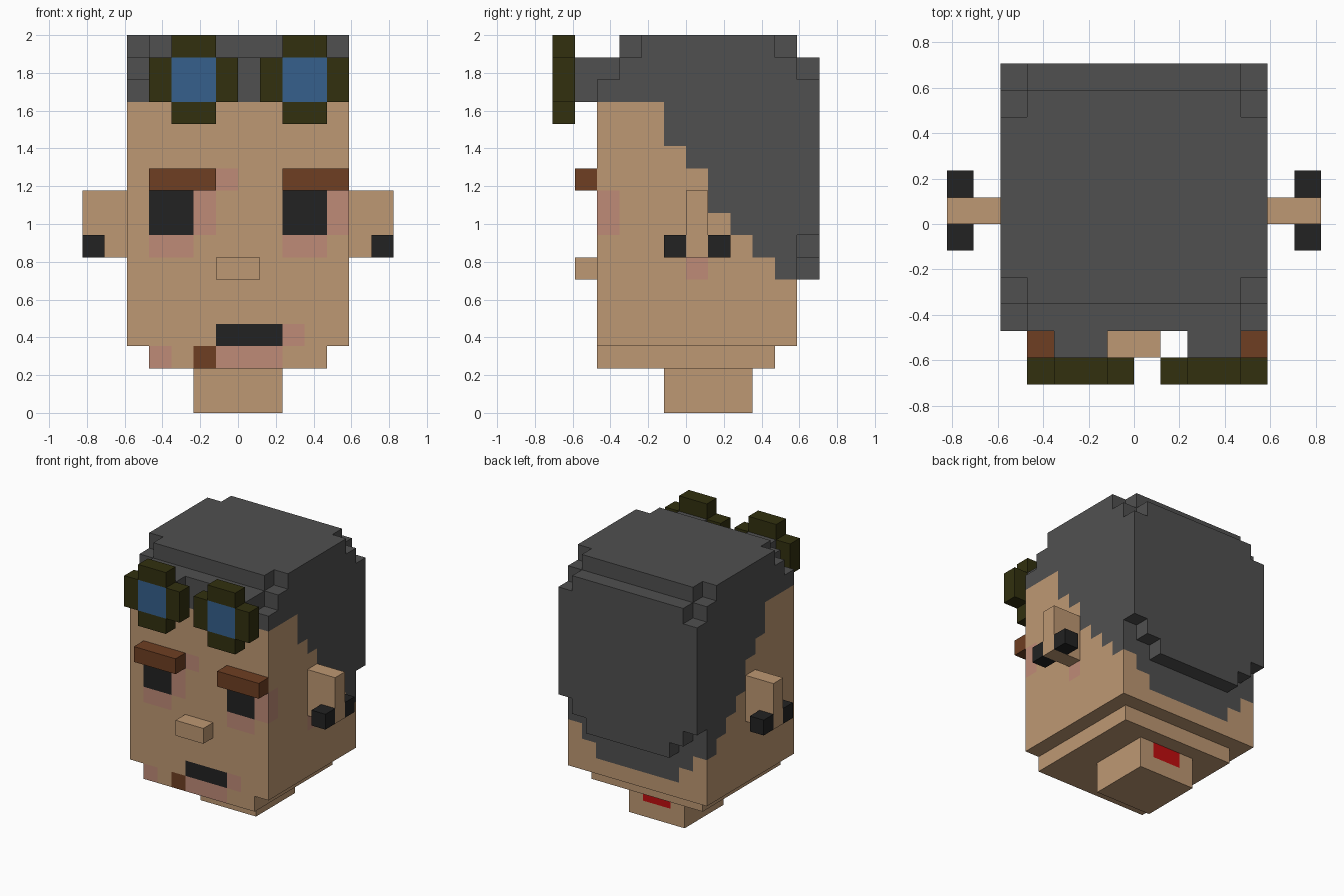
import bpy, bmesh
from mathutils import Vector

cube = bpy.data.objects.get("Cube")
if cube:
    bpy.data.objects.remove(cube, do_unlink=True)

U = 2 / 17  # size of one block


def srgb(r, g, b):
    lin = [(c / 255 / 12.92) if c < 11 else ((c / 255 + 0.055) / 1.055) ** 2.4 for c in (r, g, b)]
    return (*lin, 1)


COLOURS = {
    "skin": srgb(190, 152, 115),
    "hair_grey": srgb(80, 80, 80),
    "black": srgb(34, 34, 34),
    "brown": srgb(110, 62, 34),
    "blush_pink": srgb(191, 139, 119),
    "olive": srgb(50, 48, 15),
    "glass_blue": srgb(54, 96, 140),
    "red": srgb(192, 13, 15),
}
MATS = {}
for name, colour in COLOURS.items():
    m = bpy.data.materials.new(name)
    m.use_nodes = True
    m.diffuse_color = colour
    m.node_tree.nodes["Principled BSDF"].inputs["Base Color"].default_value = colour
    MATS[name] = m


def finish(name, bm, colour, paint=None):
    """Turn a bmesh in block units into an object; paint(centre, normal) names a face colour."""
    bmesh.ops.recalc_face_normals(bm, faces=bm.faces)
    names = [colour]
    for f in bm.faces:
        c = paint(f.calc_center_median(), f.normal) if paint else colour
        c = c or colour
        if c not in names:
            names.append(c)
        f.material_index = names.index(c)
    bmesh.ops.scale(bm, vec=(U, U, U), verts=bm.verts)
    me = bpy.data.meshes.new(name)
    bm.to_mesh(me)
    bm.free()
    for c in names:
        me.materials.append(MATS[c])
    ob = bpy.data.objects.new(name, me)
    bpy.context.collection.objects.link(ob)
    return ob


def box(name, x, y, z, colour, paint=None):
    """Box from ranges; a painted box is first cut into unit squares."""
    bm = bmesh.new()
    bmesh.ops.create_cube(bm, size=1)
    ranges = [sorted(r) for r in (x, y, z)]
    for v in bm.verts:
        v.co = Vector([r[0] if c < 0 else r[1] for c, r in zip(v.co, ranges)])
    if paint:
        for axis, (lo, hi) in enumerate(ranges):
            n = Vector([float(i == axis) for i in range(3)])
            for k in range(lo + 1, hi):
                bmesh.ops.bisect_plane(bm, geom=bm.verts[:] + bm.edges[:] + bm.faces[:],
                                       plane_co=n * k, plane_no=n)
    return finish(name, bm, colour, paint)


def prism(name, half, lo, hi, colour, upright=False):
    """Extrude a left-right symmetric outline given by its +x half."""
    outline = half + [(-a, b) for a, b in reversed(half)]
    bm = bmesh.new()
    face = bm.faces.new([bm.verts.new((a, lo, b) if upright else (a, b, lo)) for a, b in outline])
    ext = bmesh.ops.extrude_face_region(bm, geom=[face])
    step = (0, hi - lo, 0) if upright else (0, 0, hi - lo)
    bmesh.ops.translate(bm, vec=step, verts=[g for g in ext["geom"] if isinstance(g, bmesh.types.BMVert)])
    return finish(name, bm, colour)


# Face paint: colour, x range, z range
FACE = [
    ("black", -4, -2, 8, 10), ("black", 2, 4, 8, 10), ("black", -1, 2, 3, 4),
    ("blush_pink", -2, -1, 8, 10), ("blush_pink", -1, 0, 10, 11),
    ("blush_pink", -4, -2, 7, 8), ("blush_pink", 2, 4, 7, 8),
    ("blush_pink", 4, 5, 8, 10), ("blush_pink", 2, 3, 3, 4),
    ("blush_pink", -4, -3, 2, 3), ("brown", -2, -1, 2, 3), ("blush_pink", -1, 2, 2, 3),
]
# Hairline height for each block column from front to back
SIDE_HAIRLINE = [14, 14, 14, 12, 11, 9, 8, 7, 6]


def paint_head(c, n):
    if n.y < -0.5:
        for colour, x0, x1, z0, z1 in FACE:
            if x0 < c.x < x1 and z0 < c.z < z1:
                return colour
    elif n.y > 0.5:
        if c.z > 4 + max(0, int(abs(c.x)) - 2):
            return "hair_grey"
    elif abs(n.x) > 0.5:
        if c.z > SIDE_HAIRLINE[int(c.y + 4)]:
            return "hair_grey"
        cheek = c.y < -3 and 8 < c.z < 10
        lobe = 0 < c.y < 1 and 6 < c.z < 7
        if n.x > 0 and (cheek or lobe):
            return "blush_pink"


def paint_neck(c, n):
    if n.y > 0.5 and c.z > 1 and abs(c.x) < 1:
        return "red"


# Head and neck
box("neck", (-2, 2), (-1, 3), (0, 2), "skin", paint_neck)
box("chin", (-4, 4), (-4, 4), (2, 3), "skin",
    lambda c, n: paint_head(c, n) if n.y < -0.5 else None)
box("head", (-5, 5), (-4, 5), (3, 14), "skin", paint_head)
box("nose", (-1, 1), (-5, -4), (6, 7), "skin")

# Hair: stacked crown layers and a stepped slab at the back
box("hair_base", (-5, 5), (-4, 5), (14, 15), "hair_grey")
prism("hair_middle", [(4, -4), (4, -3), (5, -3), (5, 5)], 15, 16, "hair_grey")
prism("hair_top", [(4, -3), (4, -2), (5, -2), (5, 4), (4, 4), (4, 5)], 16, 17, "hair_grey")
prism("hair_back", [(3, 6), (3, 7), (4, 7), (4, 8), (5, 8), (5, 15), (4, 15), (4, 16)],
      5, 6, "hair_grey", upright=True)

# Ears with studs in front and behind
for side, s in (("left", 1), ("right", -1)):
    box(side + "_ear", (5 * s, 7 * s), (0, 1), (7, 10), "skin")
    for place, y in (("front", -1), ("back", 1)):
        box(f"{side}_ear_stud_{place}", (6 * s, 7 * s), (y, y + 1), (7, 8), "black")

# Eyebrows and goggles; x is the outer right edge of each eyepiece
for side, x in (("right", -4), ("left", 1)):
    brow = x if side == "right" else x + 1
    box(side + "_eyebrow", (brow, brow + 3), (-5, -4), (10, 11), "brown")
    box(side + "_goggle_mount", (x + 1, x + 3), (-5, -4), (14, 16), "hair_grey")
    box(side + "_goggle_lens", (x + 1, x + 3), (-6, -5), (14, 16), "glass_blue")
    for part, dx, z in (("top", (1, 3), (16, 17)), ("bottom", (1, 3), (13, 14)),
                        ("outer", (0, 1), (14, 16)), ("inner", (3, 4), (14, 16))):
        box(f"{side}_goggle_frame_{part}", (x + dx[0], x + dx[1]), (-6, -5), z, "olive")
